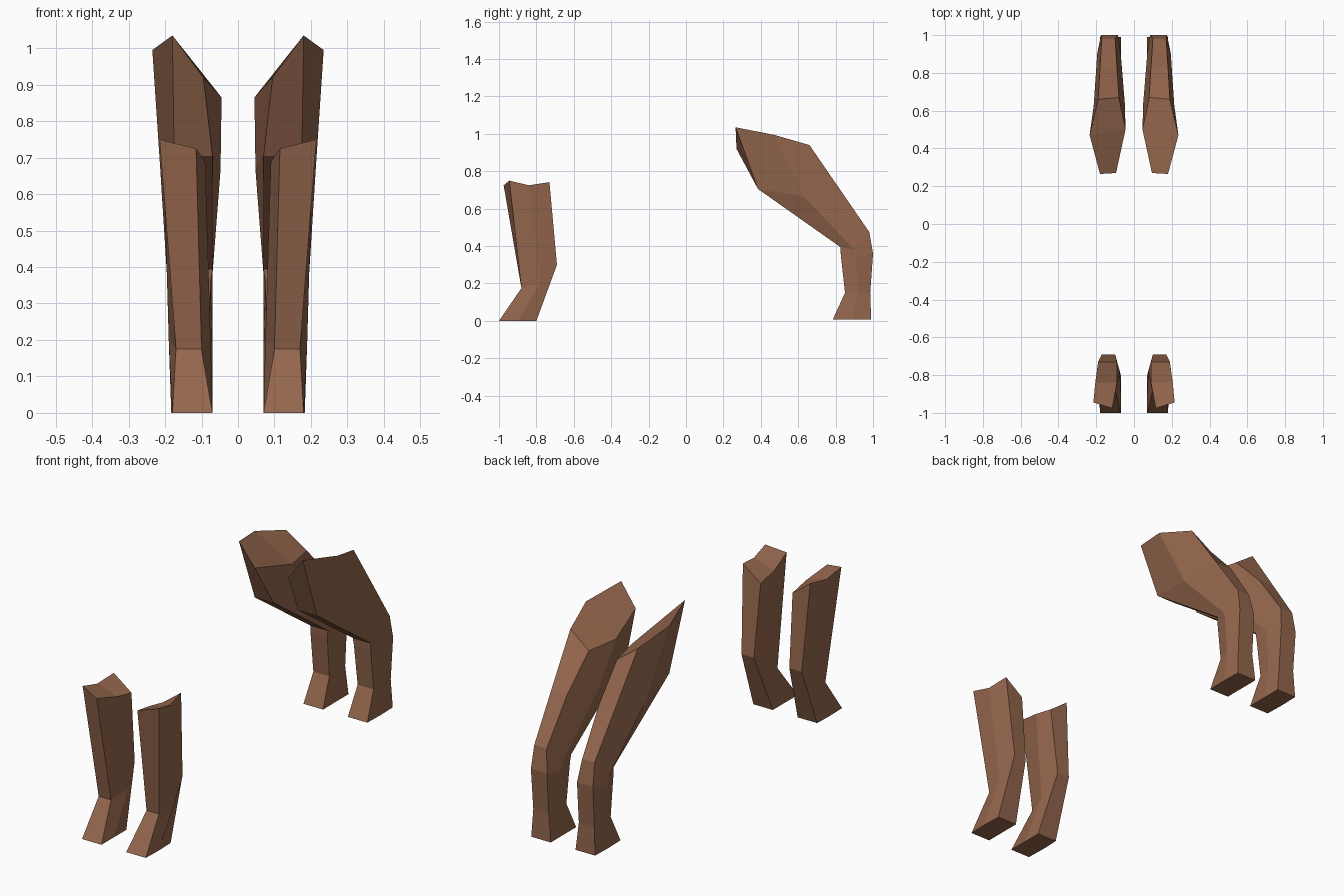
import bpy, bmesh

if "Cube" in bpy.data.objects:
    bpy.data.objects.remove(bpy.data.objects["Cube"])

mat = bpy.data.materials.new("brown")
mat.diffuse_color = (0.30, 0.135, 0.075, 1)
mat.use_nodes = True
mat.node_tree.nodes["Principled BSDF"].inputs["Base Color"].default_value = mat.diffuse_color


def ring(bm, stations):
    """Six-sided section from front, middle and back stations:
    (y, z, inner x, outer x, inner drop, inner y shift)."""
    inner, outer = [], []
    for s in stations:
        y, z, xi, xo, drop, shift = (tuple(s) + (0, 0))[:6]
        inner.append(bm.verts.new((xi, y + shift, z - drop)))
        outer.append(bm.verts.new((xo, y, z)))
    return outer + inner[::-1]


def cap(bm, r):
    bm.faces.new((r[0], r[1], r[4], r[5]))
    bm.faces.new((r[1], r[2], r[3], r[4]))


def leg_pair(name, sections):
    bm = bmesh.new()
    rings = [ring(bm, s) for s in sections]
    for a, b in zip(rings, rings[1:]):
        for i in range(6):
            j = (i + 1) % 6
            bm.faces.new((a[i], a[j], b[j], b[i]))
    cap(bm, rings[0])
    cap(bm, rings[-1])
    bmesh.ops.recalc_face_normals(bm, faces=bm.faces)
    me = bpy.data.meshes.new(name)
    bm.to_mesh(me)
    bm.free()
    me.materials.append(mat)
    ob = bpy.data.objects.new(name, me)
    bpy.context.collection.objects.link(ob)
    mod = ob.modifiers.new("mirror", 'MIRROR')
    mod.use_mirror_merge = False


# Front legs: sole, ankle, shoulder end
leg_pair("front_legs", [
    [(-1, 0, .07, .18), (-.9, 0, .07, .183), (-.8, 0, .07, .18)],
    [(-.88, .175, .10, .17), (-.78, .20, .075, .19), (-.69, .30, .10, .17)],
    [(-.945, .75, .115, .215, .025, -.03), (-.84, .725, .09, .205, .035),
     (-.73, .742, .09, .19, .075)],
])

# Hind legs: sole, ankle, lower hock, hock, thigh, hip end
leg_pair("hind_legs", [
    [(.785, .008, .07, .18), (.89, .008, .07, .183), (.99, .008, .07, .18)],
    [(.85, .15, .08, .17), (.92, .15, .07, .187), (.985, .15, .085, .172)],
    [(.827, .36, .075, .17), (.91, .34, .07, .193), (1.0, .36, .085, .175)],
    [(.825, .395, .07, .17), (.90, .38, .07, .195), (.98, .475, .10, .17)],
    [(.385, .705, .07, .175), (.63, .665, .048, .213), (.83, .693, .09, .18)],
    [(.265, 1.035, .095, .18, .115, .005), (.47, .995, .045, .235, .13, .03),
     (.66, .94, .08, .19, .08, .01)],
])
